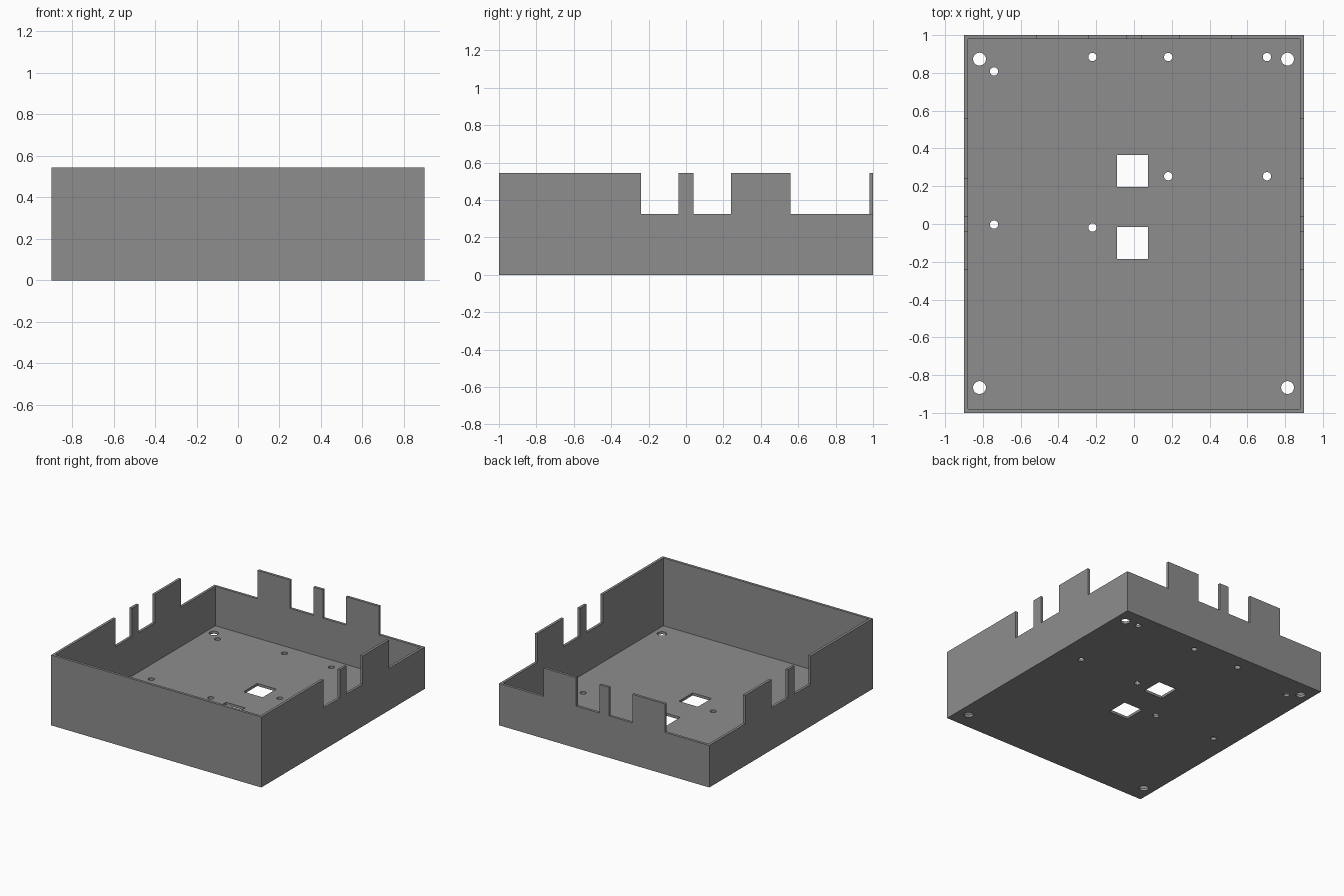
import bpy

if "Cube" in bpy.data.objects:
    bpy.data.objects.remove(bpy.data.objects["Cube"])

W, D, H = 0.90, 1.0, 0.545      # half width, half depth, height
T = 0.02                        # wall and floor thickness
RIM = 0.325                     # height of the notch bottoms

grey = bpy.data.materials.new("grey plastic")
grey.diffuse_color = (0.27, 0.27, 0.27, 1)
grey.use_nodes = True
grey.node_tree.nodes["Principled BSDF"].inputs["Base Color"].default_value = grey.diffuse_color


def box(name, x0, x1, y0, y1, z0, z1):
    bpy.ops.mesh.primitive_cube_add(
        size=1, location=((x0 + x1) / 2, (y0 + y1) / 2, (z0 + z1) / 2))
    ob = bpy.context.object
    ob.name = name
    ob.scale = (x1 - x0, y1 - y0, z1 - z0)
    bpy.ops.object.transform_apply(location=True, rotation=False, scale=True)
    return ob


def drill(x, y, r):
    bpy.ops.mesh.primitive_cylinder_add(vertices=32, radius=r, depth=0.2, location=(x, y, 0))
    bpy.context.object.name = "hole_cutter"
    return bpy.context.object


# Outer block, hollowed into an open tray
tray = box("open_tray", -W, W, -D, D, 0, H)
tray.data.materials.append(grey)
cutters = [box("cavity_cutter", -W + T, W - T, -D + T, D - T, T, 1)]

# Notches through both side walls
for y0, y1 in [(-0.24, -0.04), (0.04, 0.24), (0.56, 0.97)]:
    cutters.append(box("side_notch_cutter", -1.2, 1.2, y0, y1, RIM, 1.2))

# Notches in the back wall, leaving three tabs
for x0, x1 in [(-1.1, -0.52), (-0.24, -0.04), (0.04, 0.24), (0.52, 1.1)]:
    cutters.append(box("back_notch_cutter", x0, x1, 0.95, 1.1, RIM, 1.1))

# Square floor openings
for y0 in (-0.185, 0.197):
    cutters.append(box("window_cutter", -0.09, 0.073, y0, y0 + 0.168, -0.1, 0.1))

# Corner mounting holes
for x in (-0.818, 0.813):
    for y in (-0.866, 0.873):
        cutters.append(drill(x, y, 0.034))

# Small board mounting holes
for x, y in [(-0.741, 0.808), (-0.741, -0.003), (-0.22, 0.884), (-0.22, -0.019),
             (0.181, 0.884), (0.704, 0.884), (0.181, 0.253), (0.704, 0.253)]:
    cutters.append(drill(x, y, 0.022))

# Apply all cuts, then discard the cutters
bpy.ops.object.select_all(action='DESELECT')
bpy.context.view_layer.objects.active = tray
tray.select_set(True)
for c in cutters:
    c.hide_render = True
    m = tray.modifiers.new("cut", 'BOOLEAN')
    m.operation = 'DIFFERENCE'
    m.solver = 'EXACT'
    m.object = c
    bpy.ops.object.modifier_apply(modifier=m.name)
for c in cutters:
    bpy.data.objects.remove(c, do_unlink=True)

for p in tray.data.polygons:
    p.material_index = 0
bpy.ops.object.shade_smooth_by_angle()
